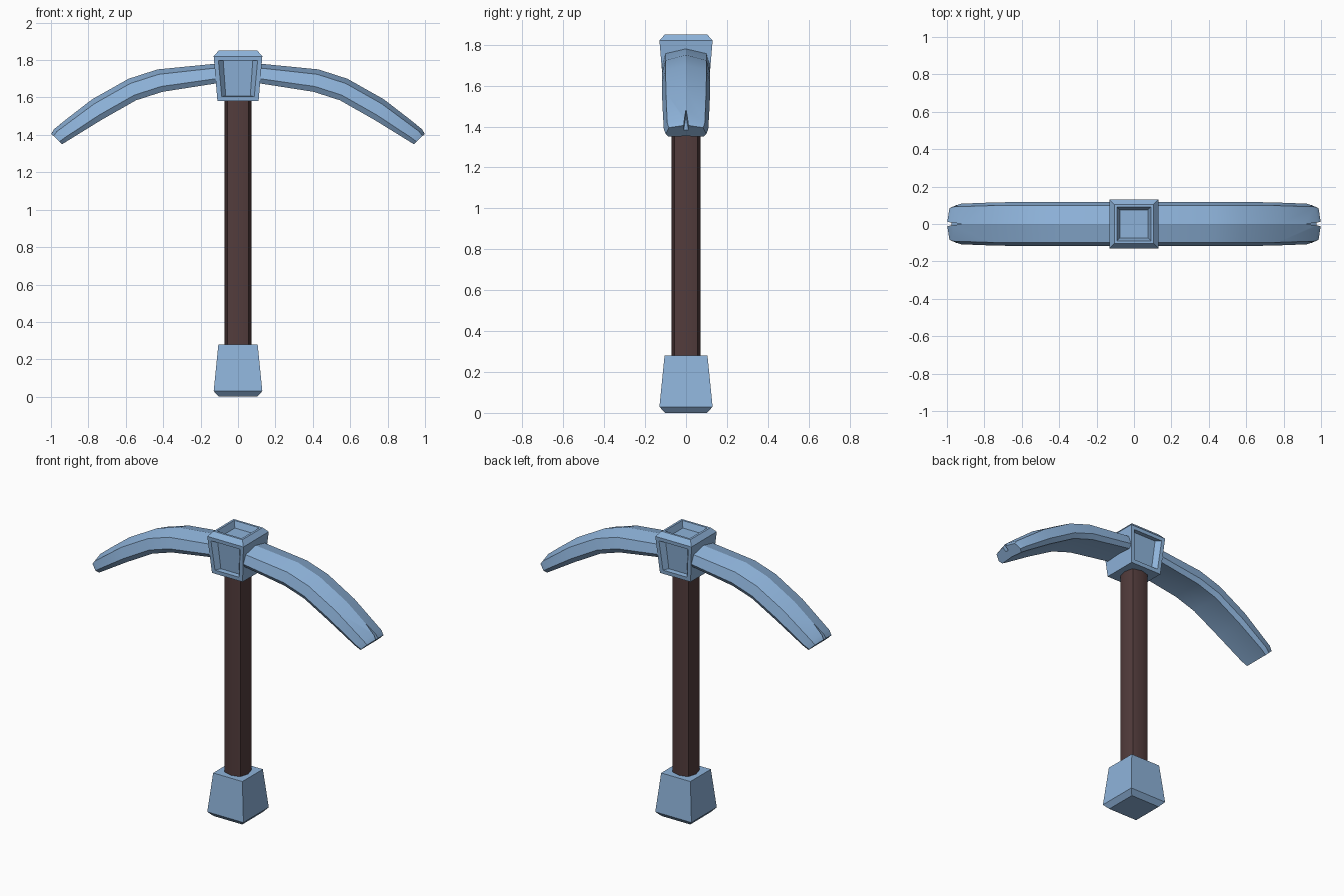
import bpy, bmesh, math
from mathutils import Vector

if "Cube" in bpy.data.objects:
    bpy.data.objects.remove(bpy.data.objects["Cube"])


def material(name, rgb):
    m = bpy.data.materials.new(name)
    m.diffuse_color = (*rgb, 1)
    m.use_nodes = True
    m.node_tree.nodes["Principled BSDF"].inputs["Base Color"].default_value = m.diffuse_color
    return m


STEEL = material("blue_steel", (0.27, 0.45, 0.70))
WOOD = material("dark_wood", (0.085, 0.045, 0.045))


def finish(name, bm, mat, angle=None):
    bmesh.ops.recalc_face_normals(bm, faces=bm.faces)
    me = bpy.data.meshes.new(name)
    bm.to_mesh(me)
    bm.free()
    ob = bpy.data.objects.new(name, me)
    bpy.context.collection.objects.link(ob)
    me.materials.append(mat)
    bpy.ops.object.select_all(action='DESELECT')
    ob.select_set(True)
    bpy.context.view_layer.objects.active = ob
    if angle:
        bpy.ops.object.shade_smooth_by_angle(angle=math.radians(angle))
    return ob


def loft(rings):
    """Skin a list of closed point rings and cap both ends."""
    bm = bmesh.new()
    vs = [[bm.verts.new(p) for p in ring] for ring in rings]
    n = len(vs[0])
    for a, b in zip(vs, vs[1:]):
        for i in range(n):
            bm.faces.new((a[i], a[(i + 1) % n], b[(i + 1) % n], b[i]))
    bm.faces.new(vs[0])
    bm.faces.new(vs[-1])
    return bm


def square(h, z):
    return [(-h, -h, z), (h, -h, z), (h, h, z), (-h, h, z)]


# Pommel: tapered square block with chamfered foot
finish("pommel", loft([square(.103, 0), square(.13, .03), square(.105, .28)]), STEEL)

# Handle: eight-sided rod, slightly squared
finish("handle", loft([[((.08 if i % 2 else .072) * math.cos(i * math.pi / 4),
                         (.08 if i % 2 else .072) * math.sin(i * math.pi / 4), z)
                        for i in range(8)] for z in (.2, 1.6)]), WOOD, 40)

# Head block with recessed top, front and back panels
bm = loft([square(.11, 1.58), square(.13, 1.82), square(.104, 1.85)])
bm.normal_update()
bmesh.ops.recalc_face_normals(bm, faces=bm.faces)
top = max(bm.faces, key=lambda f: f.calc_center_median().z)
panels = [f for f in bm.faces if abs(f.normal.y) > .9]
bmesh.ops.inset_region(bm, faces=[top], thickness=.02)
bmesh.ops.inset_region(bm, faces=[top], thickness=.021, depth=-.04)
for f in panels:
    bmesh.ops.inset_region(bm, faces=[f], thickness=.034)
    bmesh.ops.inset_region(bm, faces=[f], thickness=.001, depth=-.03)
    # narrow the sunken floor sideways only
    for v in f.verts:
        v.co.x *= .76
finish("head_block", bm, STEEL)

# Curved blade: (top x, top z, bottom x, bottom z, width scale)
stations = [(.105, 1.782, .105, 1.677, .99), (.43, 1.75, .405, 1.63, 1.0),
            (.585, 1.70, .545, 1.585, 1.0), (.78, 1.59, .73, 1.48, .98),
            (.985, 1.432, .905, 1.372, .92), (1.0, 1.407, .94, 1.35, .84)]
half = [(.1, .22), (.118, .76), (.1, 1)]
profile = [(0, 0)] + half + [(0, .94)] + [(-y, t) for y, t in reversed(half)]
rings = []
for tx, tz, bx, bz, w in stations:
    a, b = Vector((tx, 0, tz)), Vector((bx, 0, bz))
    rings.append([a.lerp(b, t) + Vector((0, y * w, 0)) for y, t in profile])
blade = finish("blades", loft(rings), STEEL, 25)

# Narrow wedge notch at the blade tip
along = Vector((.205, 0, -.16)).normalized()
down = Vector((-along.z, 0, along.x)).normalized() * -1
if down.z > 0:
    down.negate()
apex = Vector((.915, 0, 1.488))
tri = [apex, apex + along * .16 + Vector((0, .016, 0)), apex + along * .16 - Vector((0, .016, 0))]
cutter = finish("notch_cutter", loft([[p - down * .03 for p in tri],
                                      [p + down * .045 for p in tri]]), STEEL)
cutter.hide_render = True
bpy.ops.object.select_all(action='DESELECT')
blade.select_set(True)
bpy.context.view_layer.objects.active = blade
cut = blade.modifiers.new("notch", 'BOOLEAN')
cut.operation, cut.solver, cut.object = 'DIFFERENCE', 'EXACT', cutter
bpy.ops.object.modifier_move_to_index(modifier="notch", index=0)
bpy.ops.object.modifier_apply(modifier="notch")
bpy.data.objects.remove(cutter)

# Mirror the blade to the other side
mir = blade.modifiers.new("mirror", 'MIRROR')
mir.use_axis = (True, False, False)
mir.use_mirror_merge = False
bpy.ops.object.modifier_apply(modifier="mirror")
